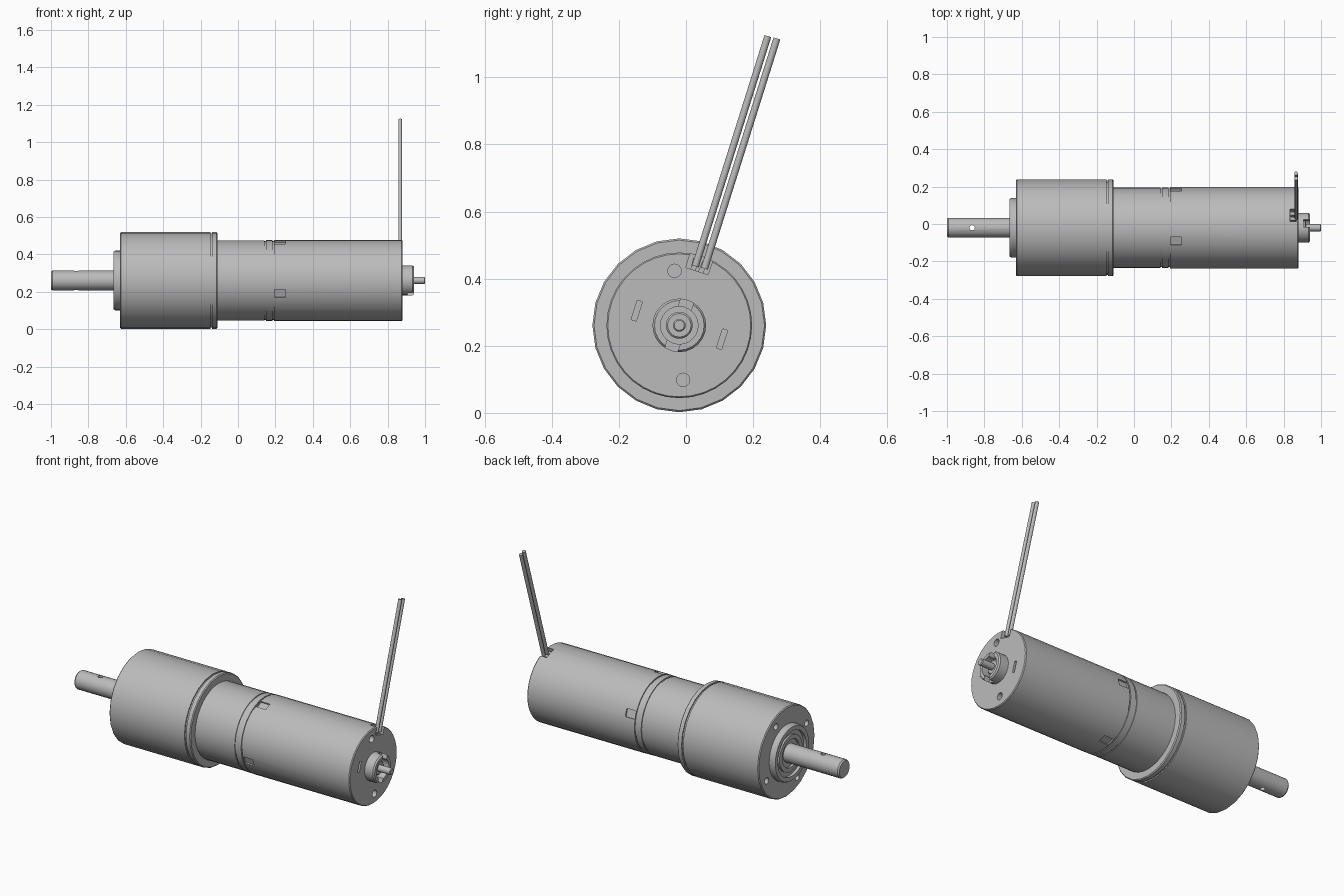
import bpy, bmesh
from math import cos, sin, pi, radians
from mathutils import Vector

if "Cube" in bpy.data.objects:
    bpy.data.objects.remove(bpy.data.objects["Cube"])

CY, CZ = -0.02, 0.261      # motor axis
TILT = radians(72)         # clocking angle of the rear features

steel = bpy.data.materials.new("steel grey")
steel.use_nodes = True
grey = (0.5, 0.5, 0.5, 1)
steel.diffuse_color = grey
steel.node_tree.nodes["Principled BSDF"].inputs["Base Color"].default_value = grey


def at(x, r=0, a=0):
    """Point at radius r and angle a about the motor axis."""
    return Vector((x, CY + r * cos(a), CZ + r * sin(a)))


def finish(name, bm):
    bmesh.ops.recalc_face_normals(bm, faces=bm.faces)
    mesh = bpy.data.meshes.new(name)
    bm.to_mesh(mesh)
    bm.free()
    mesh.materials.append(steel)
    ob = bpy.data.objects.new(name, mesh)
    bpy.context.collection.objects.link(ob)
    return ob


def lathe(name, profile, sides):
    """Revolve (x, radius) pairs; the ends close on the axis."""
    bm = bmesh.new()
    rings = [[bm.verts.new(at(x, r, 2 * pi * i / sides)) for i in range(sides)]
             for x, r in profile]
    for a, b in zip(rings, rings[1:]):
        for i in range(sides):
            j = (i + 1) % sides
            bm.faces.new((a[i], a[j], b[j], b[i]))
    bm.faces.new(rings[0])
    bm.faces.new(rings[-1])
    return finish(name, bm)


def rod(name, p, q, r, sides=12):
    p, q = Vector(p), Vector(q)
    bm = bmesh.new()
    bmesh.ops.create_cone(bm, cap_ends=True, segments=sides,
                          radius1=r, radius2=r, depth=(q - p).length)
    ob = finish(name, bm)
    ob.location = (p + q) / 2
    ob.rotation_euler = (q - p).to_track_quat("Z", "Y").to_euler()
    return ob


def box(name, x, r, a, size, turn=None):
    """Box sized (along axis, radial, tangential)."""
    bm = bmesh.new()
    bmesh.ops.create_cube(bm, size=1)
    bmesh.ops.scale(bm, vec=size, verts=bm.verts)
    ob = finish(name, bm)
    ob.location = at(x, r, a)
    ob.rotation_euler.x = a if turn is None else turn
    return ob


def cut(target, cutters):
    for c in cutters:
        m = target.modifiers.new("cut", "BOOLEAN")
        m.operation, m.solver, m.object = "DIFFERENCE", "EXACT", c
        bpy.context.view_layer.objects.active = target
        bpy.ops.object.modifier_apply(modifier=m.name)
        bpy.data.objects.remove(c)


# Gearbox housing with its end plate seam and four mounting holes
gearbox = lathe("gearbox_housing", [
    (-0.63, 0.254), (-0.625, 0.259), (-0.148, 0.259), (-0.148, 0.252),
    (-0.138, 0.252), (-0.138, 0.259), (-0.115, 0.259), (-0.11, 0.254)], 24)
cut(gearbox, [rod("hole", at(-0.66, 0.207, a), at(-0.57, 0.207, a), 0.018)
              for a in [radians(62 + 90 * k) for k in range(4)]])

# Front boss with stepped bearing face
boss = lathe("front_boss", [
    (-0.62, 0.16), (-0.655, 0.16), (-0.665, 0.154), (-0.665, 0.13),
    (-0.648, 0.13), (-0.648, 0.105), (-0.658, 0.105), (-0.658, 0.08),
    (-0.645, 0.08), (-0.645, 0.05)], 32)

# Output shaft with cross hole
shaft = lathe("output_shaft", [(-0.6, 0.053), (-0.992, 0.053), (-1.0, 0.047)], 24)
cut(shaft, [rod("hole", at(-0.865, 0.1, pi / 2), at(-0.865, 0.1, -pi / 2), 0.014)])

# Motor can with two seams around the joining band and a rear cap seam
motor = lathe("motor_can", [
    (-0.13, 0.215), (0.143, 0.215), (0.143, 0.211), (0.15, 0.211),
    (0.15, 0.216), (0.185, 0.216), (0.185, 0.211), (0.192, 0.211),
    (0.192, 0.217), (0.875, 0.217), (0.88, 0.213)], 36)
cutters = [box("slot", 0.225, 0.217, radians(109 + 90 * k), (0.06, 0.02, 0.045))
           for k in range(4)]
# Wire notch, screw holes and vent slots in the rear face
cutters.append(box("notch", 0.87, 0.2, TILT, (0.07, 0.06, 0.07)))
for a in (radians(95), radians(-86)):
    cutters.append(rod("hole", at(0.85, 0.163, a), at(0.91, 0.163, a), 0.02, 16))
for a in (radians(161), radians(-18)):
    cutters.append(box("vent", 0.88, 0.134, a, (0.03, 0.016, 0.06), TILT - pi / 2))
cut(motor, cutters)

# Rear bearing hub, slotted on two sides
hub = lathe("rear_hub", [
    (0.87, 0.08), (0.932, 0.08), (0.94, 0.074), (0.94, 0.056),
    (0.895, 0.056)], 24)
cut(hub, [box("slot", 0.925, r, TILT, (0.04, 0.05, 0.04)) for r in (0.07, -0.07)])
bush = lathe("rear_bush", [(0.88, 0.04), (0.915, 0.04), (0.92, 0.035)], 20)
stub = lathe("rear_shaft", [(0.88, 0.019), (0.996, 0.019), (1.0, 0.015)], 16)

# Pair of lead wires with their terminals
wires = []
for i, (y, z) in enumerate([(0.028, 0.437), (0.055, 0.43)]):
    wires.append(rod(f"lead_wire_{i + 1}", (0.867, y, z),
                     (0.867, y + 0.216, z + 0.686), 0.0105, 10))
    box(f"terminal_{i + 1}", 0.852, 0.187, TILT + 0.07 - 0.14 * i,
        (0.03, 0.035, 0.016))

# Smooth round walls, sharp edges kept
for ob in [gearbox, boss, shaft, motor, hub, bush, stub] + wires:
    bpy.ops.object.select_all(action="DESELECT")
    ob.select_set(True)
    bpy.context.view_layer.objects.active = ob
    bpy.ops.object.shade_smooth_by_angle(angle=radians(40 if ob in wires else 28))
